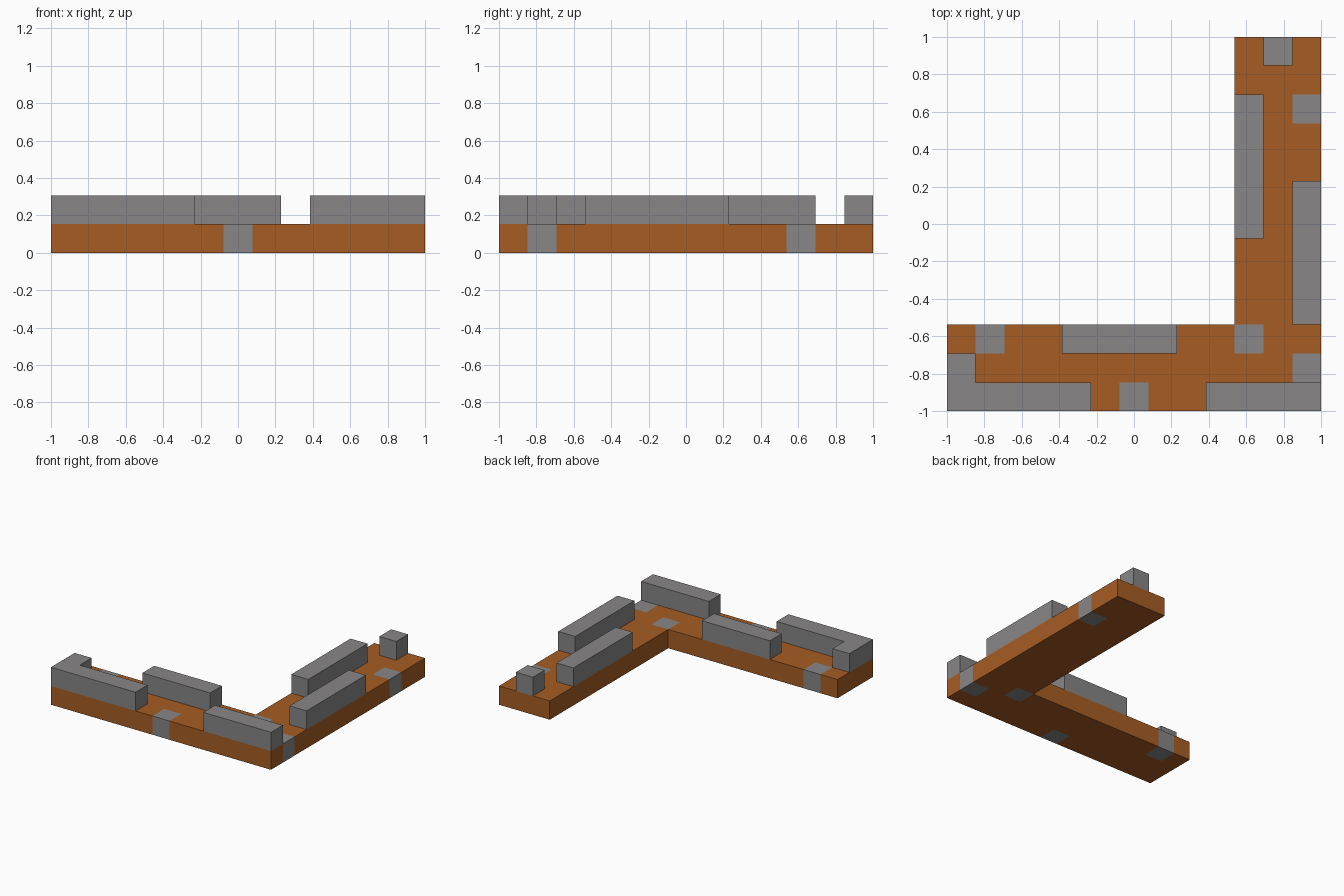
import bpy
import bmesh

CELL = 2 / 13  # the model sits on a 13 x 13 grid

if "Cube" in bpy.data.objects:
    bpy.data.objects.remove(bpy.data.objects["Cube"], do_unlink=True)


def material(name, color):
    mat = bpy.data.materials.new(name)
    mat.use_nodes = True
    mat.diffuse_color = color
    bsdf = mat.node_tree.nodes["Principled BSDF"]
    bsdf.inputs["Base Color"].default_value = color
    return mat


brown = material("orange brown", (0.38, 0.107, 0.017, 1))
grey = material("stone grey", (0.246, 0.24, 0.24, 1))


def rect(x0, y0, x1, y1):
    """Grid cells covered by a rectangle."""
    return {(x, y) for x in range(x0, x1) for y in range(y0, y1)}


def slab(name, cells, level, mats, accents=()):
    """Extrude a set of grid cells one cell high; accent cells get material 1."""
    bm = bmesh.new()
    for x, y in sorted(cells):
        corners = [(x, y), (x + 1, y), (x + 1, y + 1), (x, y + 1)]
        bm.faces.new([bm.verts.new((a * CELL - 1, b * CELL - 1, level * CELL))
                      for a, b in corners])
    bmesh.ops.remove_doubles(bm, verts=bm.verts, dist=CELL / 100)
    ext = bmesh.ops.extrude_face_region(bm, geom=bm.faces[:], use_keep_orig=True)
    tops = [v for v in ext["geom"] if isinstance(v, bmesh.types.BMVert)]
    bmesh.ops.translate(bm, verts=tops, vec=(0, 0, CELL))
    bmesh.ops.recalc_face_normals(bm, faces=bm.faces)
    # a point just inside each face tells which cell it belongs to
    for f in bm.faces:
        p = f.calc_center_median() - f.normal * CELL / 4
        cell = (int((p.x + 1) / CELL), int((p.y + 1) / CELL))
        f.material_index = int(cell in accents)
    if not accents:
        bmesh.ops.dissolve_limit(bm, angle_limit=0.01, verts=bm.verts, edges=bm.edges)
    mesh = bpy.data.meshes.new(name)
    bm.to_mesh(mesh)
    bm.free()
    for m in mats:
        mesh.materials.append(m)
    bpy.context.collection.objects.link(bpy.data.objects.new(name, mesh))


# L-shaped path with single stones set into it
stones = {(1, 2), (6, 0), (10, 2), (12, 1), (12, 10)}
slab("path_base", rect(0, 0, 13, 3) | rect(10, 3, 13, 13), 0, [brown, grey], stones)

# Low walls standing on the path
walls = {
    "corner_wall": rect(0, 0, 5, 1) | rect(0, 1, 1, 2),
    "front_wall": rect(9, 0, 13, 1),
    "inner_front_wall": rect(4, 2, 8, 3),
    "outer_side_wall": rect(12, 3, 13, 8),
    "inner_side_wall": rect(10, 6, 11, 11),
    "end_block": rect(11, 12, 12, 13),
}
for name, cells in walls.items():
    slab(name, cells, 1, [grey])
